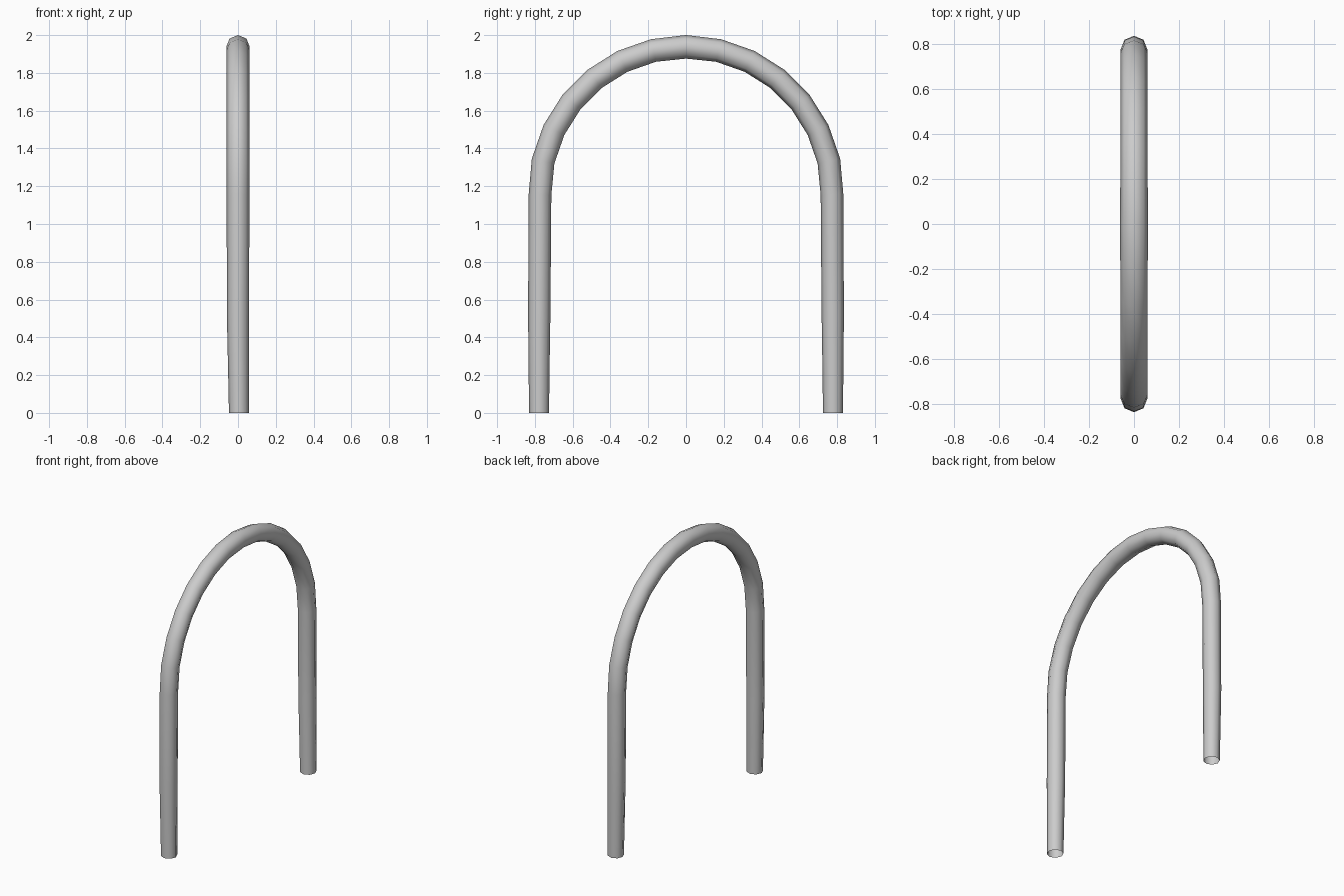
import bpy, bmesh
from math import sin, cos, pi
from mathutils import Vector

if "Cube" in bpy.data.objects:
    bpy.data.objects.remove(bpy.data.objects["Cube"])

SIDES = 8

# Half of the centre line, foot to just before the crown: y, z, radius, x shift
half = [(0.778, 0.0, 0.053, 0.005), (0.778, 0.2, 0.055, 0.003),
        (0.777, 0.52, 0.059, 0.0), (0.773, 1.155, 0.06, 0.0)]
STEPS = 7
for i in range(1, STEPS):
    a = pi / 2 * i / STEPS
    half.append((0.776 * cos(a), 1.16 + 0.778 * sin(a), 0.061, 0.0))
crown = [(0.0, 1.938, 0.0623, 0.0)]

# Mirror the half path to the other leg
path = half + crown + [(-y, z, r, x) for y, z, r, x in reversed(half)]
points = [Vector((x, y, z)) for y, z, r, x in path]

# Sweep an eight-sided ring along the path, open at both feet
bm = bmesh.new()
rings = []
for i, (p, row) in enumerate(zip(points, path)):
    before = (p - points[i - 1]).normalized() if i else Vector((0, 0, 1))
    after = (points[i + 1] - p).normalized() if i < len(points) - 1 else Vector((0, 0, -1))
    # Feet stay level with the ground
    t = before if i == len(points) - 1 else after if i == 0 else before + after
    if i in (0, len(points) - 1):
        t = Vector((0, 0, 1 if i == 0 else -1))
    t.x = 0
    t.normalize()
    outward = Vector((0, t.z, -t.y))
    side = Vector((1, 0, 0))
    rings.append([bm.verts.new(p + row[2] * (cos(2 * pi * k / SIDES) * outward
                                             + sin(2 * pi * k / SIDES) * side))
                  for k in range(SIDES)])
for a, b in zip(rings, rings[1:]):
    for k in range(SIDES):
        n = (k + 1) % SIDES
        f = bm.faces.new((a[k], a[n], b[n], b[k]))
        f.smooth = True

# Normals face away from the tube's centre line
bm.faces.ensure_lookup_table()
bm.normal_update()
f = bm.faces[0]
if f.normal.dot(f.calc_center_median() - (points[0] + points[1]) / 2) < 0:
    bmesh.ops.reverse_faces(bm, faces=bm.faces[:])

mesh = bpy.data.meshes.new("arch_tube")
bm.to_mesh(mesh)
bm.free()
bpy.context.collection.objects.link(bpy.data.objects.new("arch_tube", mesh))
